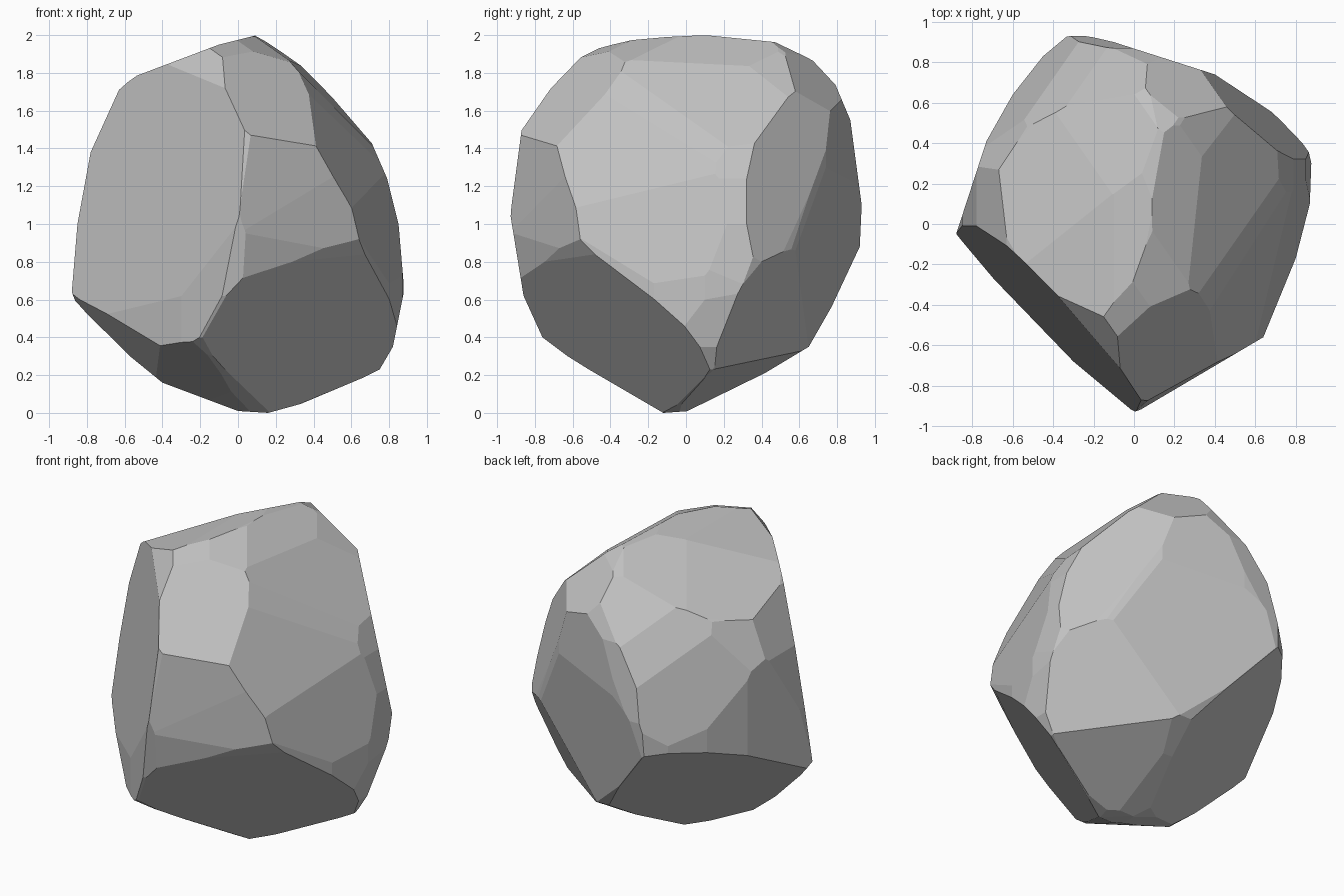
import bpy, bmesh
from math import sin, cos, radians
from mathutils import Vector

if "Cube" in bpy.data.objects:
    bpy.data.objects.remove(bpy.data.objects["Cube"])

# Convex outlines, counter-clockwise, seen square on
FRONT = [(.16, 0), (.45, .08), (.75, .23), (.82, .35), (.88, .65), (.85, 1), (.79, 1.24),
         (.69, 1.47), (.56, 1.67), (.42, 1.83), (.2, 1.99), (.1, 2), (-.1, 1.95), (-.55, 1.78),
         (-.63, 1.71), (-.78, 1.38), (-.85, 1), (-.88, .64), (-.83, .51), (-.4, .16), (0, .01)]
SIDE = [(-.12, 0), (.02, .01), (.2, .08), (.65, .35), (.77, .56), (.92, .88), (.93, 1.1),
        (.87, 1.55), (.79, 1.74), (.68, 1.87), (.5, 1.96), (.1, 2), (-.3, 1.98), (-.48, 1.95),
        (-.65, 1.81), (-.87, 1.5), (-.93, 1.05), (-.86, .62), (-.76, .4), (-.6, .28)]
TOP = [(.03, -.92), (.64, -.56), (.8, -.17), (.87, .1), (.88, .38), (.84, .45), (.4, .74),
       (-.1, .9), (-.25, .935), (-.33, .93), (-.45, .83), (-.6, .64), (-.73, .41),
       (-.88, -.05), (-.85, -.11), (-.3, -.68), (0, -.93)]

# Outlines seen at an angle, measured from the centre of the boulder
FRONT_RIGHT = [(.064, -.99), (.68, -.83), (.79, -.7), (.865, -.5), (.9, -.245), (.696, .72),
               (.427, .99), (.37, .995), (0, .924), (-.59, .75), (-.67, .57), (-.73, .234),
               (-.778, -.175), (-.754, -.44), (-.66, -.74)]
BACK_LEFT = [(-.01, -.906), (.345, -.85), (.544, -.743), (.737, -.51), (.684, .29), (.61, .67),
             (.38, .96), (.17, .977), (-.05, .94), (-.46, .735), (-.725, .544), (-.795, .41),
             (-.94, -.105), (-.9, -.29), (-.8, -.54), (-.555, -.766)]
BACK_RIGHT_LOW = [(-.33, -.895), (.25, -.895), (.684, -.643), (.784, -.41), (.854, -.117),
                  (.854, .088), (.73, .556), (.6, .77), (.327, 1.035), (.123, 1.053), (0, 1.01),
                  (-.45, .643), (-.626, .41), (-.854, -.08)]

# Large chiselled facets: outward normal and offset
FACETS = [
    ((.503, -.643, -.578), .163),    # front right undercut
    ((-1.084, -1, .197), 1.127),     # front left face
    ((-.243, -.111, -.213), .087),   # left undercut
    ((-.05, -.08, -.185), .006),     # underside, front
    ((.113, .2275, -.471), .01),     # underside, back
    ((-.264, .257, -.346), .019),    # back left undercut
    ((.349, 1, -.173), .655),        # back face
    ((.774, 1, -.55), .605),         # lower back right corner
    ((1, 1.044, .157), 1.395),       # back right face
    ((1, -.289, .198), .985),        # right face
    ((1, -.355, .469), 1.318),       # upper right slope
    ((.56, -1, .05), .985),          # front face
    ((.553, -1, -.196), .75),        # lower front face
    ((.7, -.97, 1), 2.365),          # upper front slope
    ((-.85, .5, .42), 1.385),        # left face, leaning back
    ((-.135, .068, .185), .41),      # upper back left slope
]


def cut(bm, point, normal):
    """Slice off everything beyond the plane and cap the hole."""
    bmesh.ops.bisect_plane(bm, geom=bm.verts[:] + bm.edges[:] + bm.faces[:], dist=1e-5,
                           plane_co=point, plane_no=normal, clear_outer=True)
    rim = [e for e in bm.edges if e.is_boundary]
    if rim:
        bmesh.ops.holes_fill(bm, edges=rim, sides=0)


def cut_outline(bm, outline, right, up, centre=Vector((0, 0, 0)), slack=0.0):
    """Trim the block to a silhouette drawn on the axes right and up."""
    for (a, b), (c, d) in zip(outline, outline[1:] + outline[:1]):
        n = (right * (d - b) + up * (a - c)).normalized()
        cut(bm, centre + right * a + up * b + n * slack, n)


def cut_angled(bm, outline, vx, vy, elevation):
    """Trim to a silhouette seen from the horizontal direction vx, vy."""
    e = radians(elevation)
    right = Vector((-vy, vx, 0))
    up = Vector((-sin(e) * vx, -sin(e) * vy, cos(e)))
    cut_outline(bm, outline, right, up, Vector((0, 0, 1)), .012)


# Rough block, trimmed to its silhouettes
X, Y, Z = Vector((1, 0, 0)), Vector((0, 1, 0)), Vector((0, 0, 1))
S, C = sin(radians(35)), cos(radians(35))
bm = bmesh.new()
bmesh.ops.create_cube(bm, size=4)
cut_outline(bm, FRONT, X, Z)
cut_outline(bm, SIDE, Y, Z)
cut_outline(bm, TOP, X, Y)
cut_angled(bm, FRONT_RIGHT, S, -C, 25)
cut_angled(bm, BACK_LEFT, -S, C, 22)
cut_angled(bm, BACK_RIGHT_LOW, S, C, -30)

# Chisel the facets
for normal, offset in FACETS:
    n = Vector(normal)
    cut(bm, n * (offset / n.length_squared), n.normalized())

# Clean closed skin
bmesh.ops.remove_doubles(bm, verts=bm.verts[:], dist=.004)
skin = bmesh.new()
for v in bm.verts:
    skin.verts.new(v.co)
bm.free()
bmesh.ops.convex_hull(skin, input=skin.verts[:])
bmesh.ops.delete(skin, geom=[v for v in skin.verts if not v.link_faces], context='VERTS')
bmesh.ops.recalc_face_normals(skin, faces=skin.faces[:])

# Stand on the ground
low = min(v.co.z for v in skin.verts)
bmesh.ops.translate(skin, verts=skin.verts[:], vec=(0, 0, -low))

mesh = bpy.data.meshes.new("boulder")
skin.to_mesh(mesh)
skin.free()
stone = bpy.data.materials.new("grey stone")
stone.diffuse_color = (.54, .54, .54, 1)
stone.use_nodes = True
stone.node_tree.nodes["Principled BSDF"].inputs["Base Color"].default_value = stone.diffuse_color
mesh.materials.append(stone)
boulder = bpy.data.objects.new("boulder", mesh)
bpy.context.collection.objects.link(boulder)
